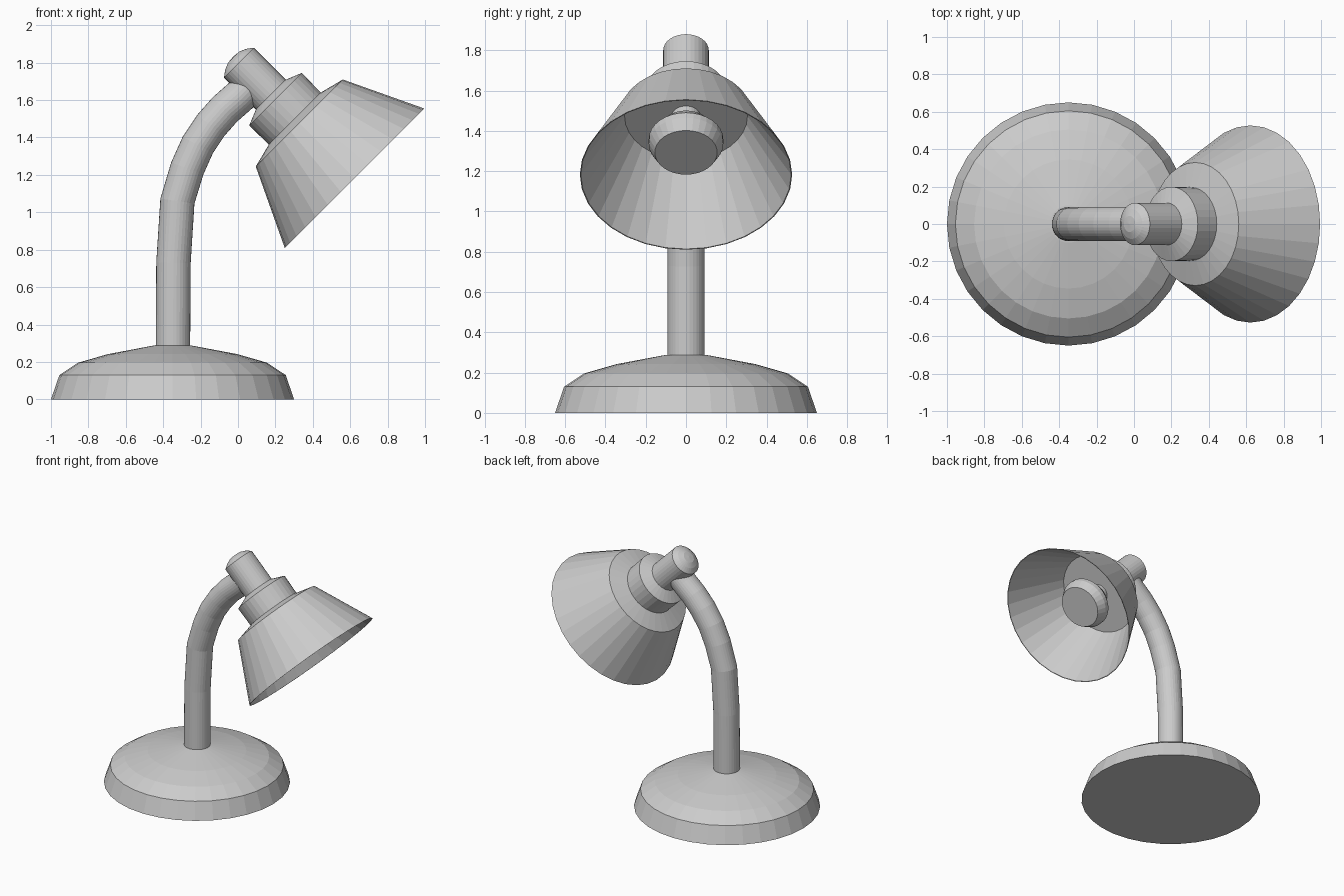
import bpy, bmesh, math
from mathutils import Matrix, Vector

if "Cube" in bpy.data.objects:
    bpy.data.objects.remove(bpy.data.objects["Cube"])

SIDES = 32
grey = bpy.data.materials.new("lamp grey")
grey.diffuse_color = (0.6, 0.6, 0.6, 1)
grey.use_nodes = True
grey.node_tree.nodes["Principled BSDF"].inputs["Base Color"].default_value = grey.diffuse_color


def finish(name, bm):
    bmesh.ops.remove_doubles(bm, verts=bm.verts, dist=0.0005)
    bmesh.ops.recalc_face_normals(bm, faces=bm.faces)
    me = bpy.data.meshes.new(name)
    bm.to_mesh(me)
    bm.free()
    me.materials.append(grey)
    ob = bpy.data.objects.new(name, me)
    bpy.context.collection.objects.link(ob)
    return ob


def bridge(bm, rings, closed=False):
    pairs = list(zip(rings, rings[1:]))
    if closed:
        pairs.append((rings[-1], rings[0]))
    for a, b in pairs:
        for i in range(SIDES):
            j = (i + 1) % SIDES
            bm.faces.new((a[i], a[j], b[j], b[i]))


def angles():
    return [2 * math.pi * i / SIDES for i in range(SIDES)]


def lathe(name, profile, matrix, closed=False):
    """Revolve (radius, height) points around the local z axis."""
    bm = bmesh.new()
    rings = [[bm.verts.new(matrix @ Vector((r * math.cos(a), r * math.sin(a), h)))
              for a in angles()] for r, h in profile]
    bridge(bm, rings, closed)
    return finish(name, bm)


def tube(name, path, radius):
    """Sweep a circle along (x, z) points lying in the y = 0 plane."""
    pts = [Vector((x, 0, z)) for x, z in path]
    bm = bmesh.new()
    rings = []
    for i, p in enumerate(pts):
        t = (pts[min(i + 1, len(pts) - 1)] - pts[max(i - 1, 0)]).normalized()
        side = Vector((t.z, 0, -t.x))
        rings.append([bm.verts.new(p + radius * (math.cos(a) * side + Vector((0, math.sin(a), 0))))
                      for a in angles()])
    bridge(bm, rings)
    for r in (rings[0], rings[-1]):
        bm.faces.new(r)
    return finish(name, bm)


# Domed round base
lathe("base", [(0, 0), (0.65, 0), (0.605, 0.13), (0.505, 0.196), (0.345, 0.242),
               (0.1, 0.288), (0, 0.295)], Matrix.Translation((-0.35, 0, 0)))

# Curved arm
tube("arm", [(-0.348, 0.25), (-0.345, 0.73), (-0.324, 1.06), (-0.271, 1.235), (-0.215, 1.36),
             (-0.145, 1.465), (-0.07, 1.55), (0.01, 1.62), (0.06, 1.67)], 0.092)

# Tilted head: local origin is the centre of the shade's rim, z runs up to the neck
head = Matrix.Translation((0.6225, 0, 1.1825)) @ Matrix.Rotation(math.radians(-45), 4, 'Y')

lathe("shade", [(0.527, 0), (0.329, 0.417), (0.19, 0.4525), (0, 0.4525),
                (0, 0.41), (0.305, 0.41), (0.522, 0)], head, closed=True)
lathe("collar", [(0, 0.43), (0.196, 0.43), (0.199, 0.597), (0.11, 0.633), (0, 0.633)], head)
lathe("neck", [(0, 0.6), (0.113, 0.6), (0.113, 0.873), (0.08, 0.898),
               (0.043, 0.914), (0, 0.918)], head)
lathe("bulb", [(0, 0.155), (0.155, 0.155), (0.185, 0.215), (0.185, 0.25), (0.125, 0.325),
               (0.072, 0.36), (0.072, 0.43), (0, 0.43)], head)
